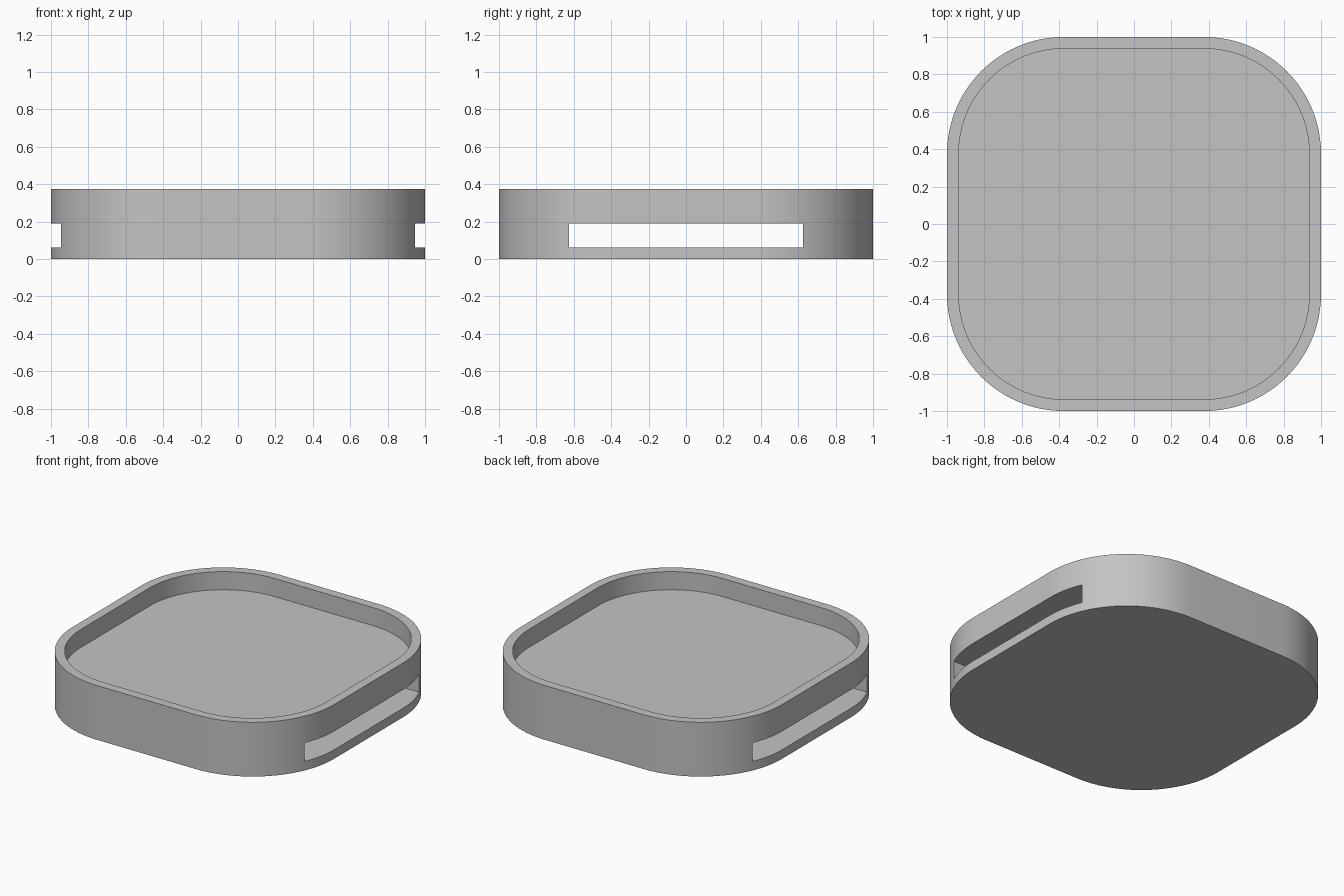
import bpy, bmesh
from math import radians, cos, sin

cube = bpy.data.objects.get("Cube")
if cube:
    bpy.data.objects.remove(cube, do_unlink=True)

HEIGHT = 0.375
WALL = 0.0625
RADIUS = 0.625
FLOOR = 0.25
SLOT_LOW, SLOT_HIGH = 0.0625, 0.19
SLOT_HALF = 0.625
STEPS = 24

grey = bpy.data.materials.new("grey")
grey.use_nodes = True
colour = (0.55, 0.55, 0.55, 1)
grey.diffuse_color = colour
grey.node_tree.nodes["Principled BSDF"].inputs["Base Color"].default_value = colour


def rounded_square(half, radius):
    """Outline points, counter-clockwise."""
    c = half - radius
    points = []
    for i, (sx, sy) in enumerate([(1, 1), (-1, 1), (-1, -1), (1, -1)]):
        for s in range(STEPS + 1):
            a = radians(90 * (i + s / STEPS))
            points.append((sx * c + radius * cos(a), sy * c + radius * sin(a)))
    return points


def prism(name, outline, low, high):
    """Solid with the given outline between two heights."""
    bm = bmesh.new()
    base = bm.faces.new([bm.verts.new((x, y, low)) for x, y in outline])
    top = bmesh.ops.extrude_face_region(bm, geom=[base])["geom"]
    verts = [v for v in top if isinstance(v, bmesh.types.BMVert)]
    bmesh.ops.translate(bm, verts=verts, vec=(0, 0, high - low))
    bmesh.ops.recalc_face_normals(bm, faces=bm.faces)
    mesh = bpy.data.meshes.new(name)
    bm.to_mesh(mesh)
    bm.free()
    mesh.materials.append(grey)
    obj = bpy.data.objects.new(name, mesh)
    bpy.context.collection.objects.link(obj)
    return obj


# Body, a rounded square block
body = prism("tray_body", rounded_square(1, RADIUS), 0, HEIGHT)

# Shallow recess in the top, and a slot right through from side to side
recess = prism("recess_cutter", rounded_square(1 - WALL, RADIUS - WALL), FLOOR, HEIGHT + 0.1)
slot_outline = [(sx * 1.2, sy * SLOT_HALF) for sx, sy in [(1, 1), (-1, 1), (-1, -1), (1, -1)]]
slot = prism("slot_cutter", slot_outline, SLOT_LOW, SLOT_HIGH)

bpy.ops.object.select_all(action="DESELECT")
body.select_set(True)
bpy.context.view_layer.objects.active = body
for cutter in (recess, slot):
    mod = body.modifiers.new(cutter.name, "BOOLEAN")
    mod.operation = "DIFFERENCE"
    mod.solver = "EXACT"
    mod.object = cutter
    bpy.ops.object.modifier_apply(modifier=mod.name)
    bpy.data.objects.remove(cutter, do_unlink=True)

bpy.ops.object.shade_smooth_by_angle(angle=radians(30))
